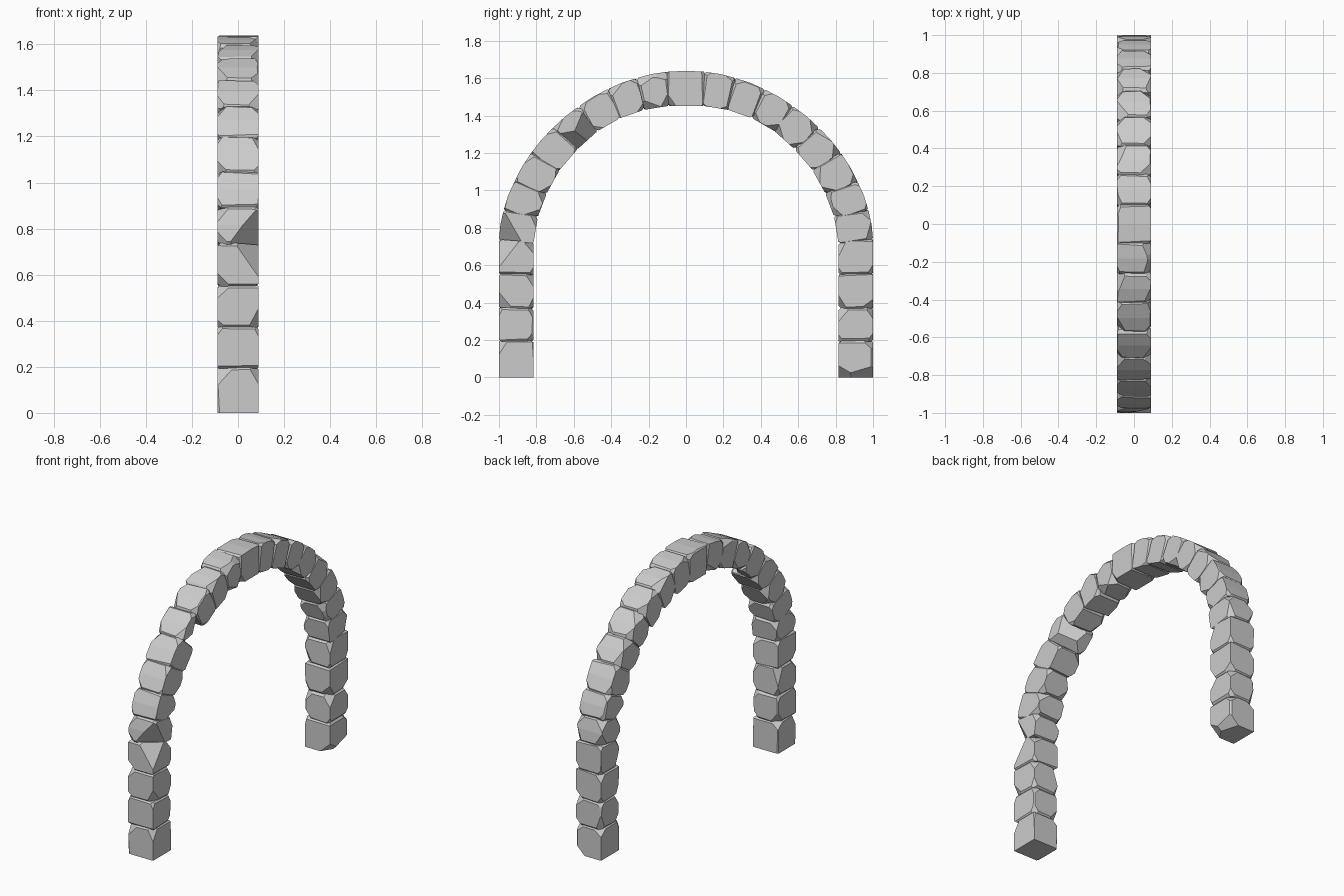
import bpy, bmesh, random
from mathutils import Vector

if "Cube" in bpy.data.objects:
    bpy.data.objects.remove(bpy.data.objects["Cube"])

random.seed(7)
HALF = 0.09  # half thickness of the arch in x

# Joint lines of one half: inner y, inner z, outer y, outer z
half = [(.815, z, 1.0, z) for z in (0, .195, .37, .55)] + [
    (.815, .72, 1.0, .735), (.792, .858, .975, .895), (.745, .983, .918, 1.045),
    (.675, 1.11, .828, 1.2), (.58, 1.22, .71, 1.335), (.475, 1.315, .572, 1.45),
    (.355, 1.385, .42, 1.54), (.225, 1.43, .265, 1.6), (.09, 1.452, .1, 1.634)]
joints = [(-a, b, -c, d) for a, b, c, d in half] + half[::-1]

# Large breaks: block index -> (end, radial, x) direction and depth
breaks = {3: [((.7, .9, 1), .055)], 4: [((-.8, 1, 1), .06)],
          8: [((.5, -1, 1), .06), ((-.6, -1, .8), .05)],
          24: [((1, .3, 1), .04), ((1, -.6, .9), .04)]}


def cut(bm, normal, depth):
    """Slice a chip off a block, measured from its furthest point."""
    n = normal.normalized()
    far = max(v.co.dot(n) for v in bm.verts)
    bmesh.ops.bisect_plane(bm, geom=bm.verts[:] + bm.edges[:] + bm.faces[:], dist=1e-6,
                           plane_co=n * (far - depth), plane_no=n, clear_outer=True)
    bmesh.ops.holes_fill(bm, edges=bm.edges[:], sides=0)


def rnd(a, b):
    return random.uniform(a, b)


def make_block(i, a, b):
    ia, oa, ib, ob = (Vector((0, *p)) for p in (a[:2], a[2:], b[:2], b[2:]))
    along = (ib + ob - ia - oa).normalized()
    radial = (oa + ob - ia - ib).normalized()
    radial = (radial - along * radial.dot(along)).normalized()
    side = Vector((1, 0, 0))
    first, last = i == 0, i == len(joints) - 2
    # slight overlap so neighbouring stones fuse
    if not first:
        ia, oa = ia - along * .003, oa - along * .003
    if not last:
        ib, ob = ib + along * .003, ob + along * .003
    curved = 4 <= i <= len(joints) - 6
    pts = [ia, oa, ib, ob] + ([(oa + ob) / 2 + radial * .005] if curved else [])
    bm = bmesh.new()
    for p in pts:
        for s in (-HALF, HALF):
            bm.verts.new(p + side * s)
    res = bmesh.ops.convex_hull(bm, input=bm.verts[:])
    bmesh.ops.dissolve_limit(bm, angle_limit=.01, verts=bm.verts[:], edges=bm.edges[:])

    for e in (-1, 1):
        if (first and e < 0) or (last and e > 0):
            continue
        # worn joint edges
        for d in (radial, -radial, side, -side):
            other = side if d in (radial, -radial) else radial
            cut(bm, along * e + d * rnd(.7, 1.3) + other * rnd(-.06, .06), rnd(.007, .013))
        # chipped corners
        for r in (-1, 1):
            for s in (-1, 1):
                if random.random() < .75:
                    cut(bm, along * e * rnd(.35, .9) + radial * r * rnd(.6, 1.1)
                        + side * s * rnd(.6, 1.1), rnd(.008, .03))
    # worn long edges
    for r in (-1, 1):
        for s in (-1, 1):
            if random.random() < .4:
                cut(bm, radial * r * rnd(.6, 1.2) + side * s * rnd(.6, 1.2)
                    + along * rnd(-.12, .12), rnd(.002, .008))
    for (e, r, s), depth in breaks.get(i, []):
        cut(bm, along * e + radial * r + side * s, depth)

    bmesh.ops.remove_doubles(bm, verts=bm.verts[:], dist=1e-5)
    bmesh.ops.recalc_face_normals(bm, faces=bm.faces[:])
    me = bpy.data.meshes.new("stone_block")
    bm.to_mesh(me)
    bm.free()
    return bpy.data.objects.new("stone_block_%02d" % i, me)


# Stones, one per pair of joints
blocks = [make_block(i, joints[i], joints[i + 1]) for i in range(len(joints) - 1)]
arch = blocks[0]
arch.name = "stone_arch"
bpy.context.scene.collection.objects.link(arch)
group = bpy.data.collections.new("stones")
bpy.context.scene.collection.children.link(group)
for ob in blocks[1:]:
    group.objects.link(ob)

# Fuse the stones into one solid arch
mod = arch.modifiers.new("fuse", 'BOOLEAN')
mod.operation = 'UNION'
mod.operand_type = 'COLLECTION'
mod.collection = group
mod.solver = 'EXACT'
bpy.context.view_layer.objects.active = arch
arch.select_set(True)
bpy.ops.object.modifier_apply(modifier="fuse")
for ob in blocks[1:]:
    bpy.data.objects.remove(ob)
bpy.data.collections.remove(group)
